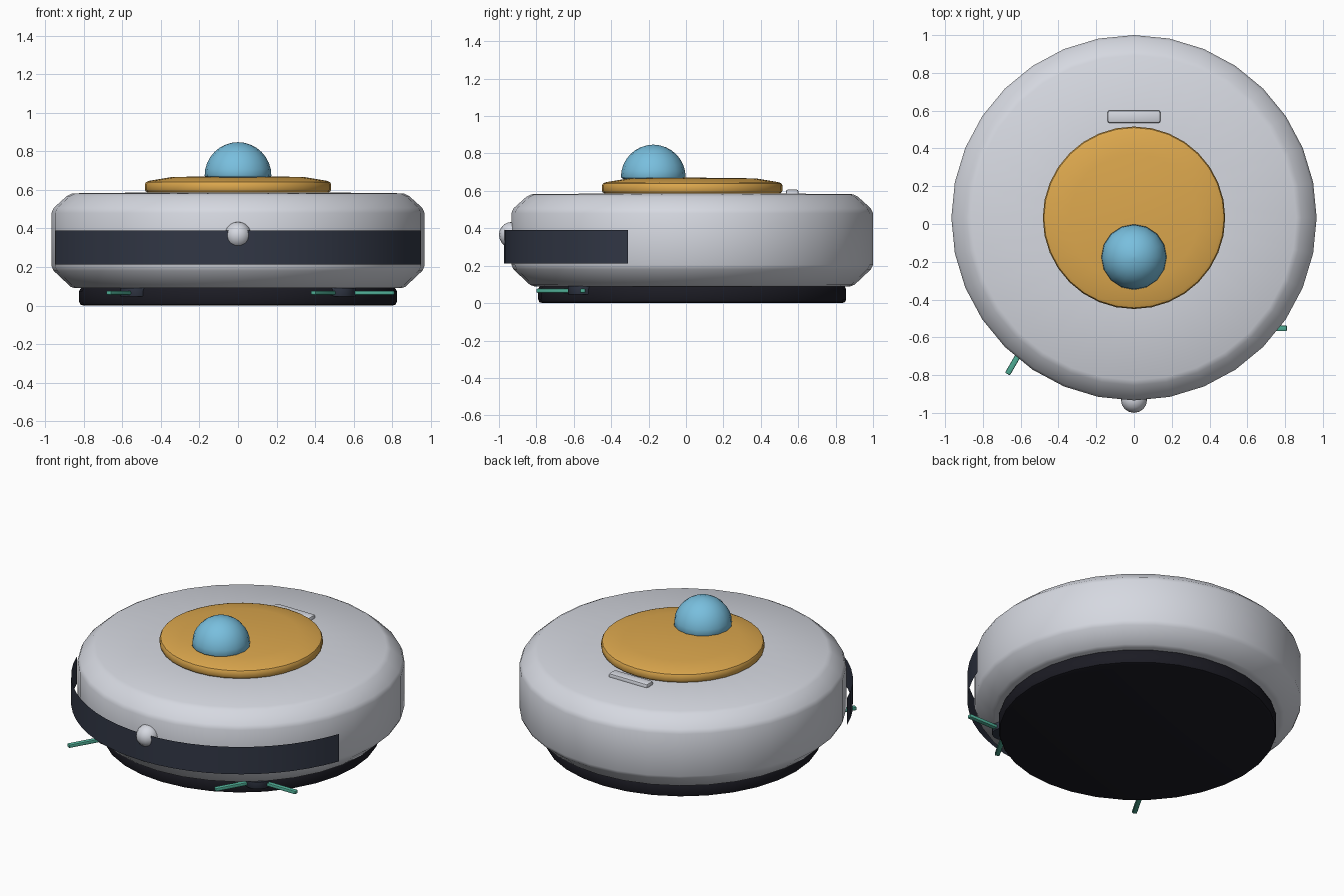
import bpy, bmesh, math
from mathutils import Matrix

if "Cube" in bpy.data.objects:
    bpy.data.objects.remove(bpy.data.objects["Cube"])

CY = 0.033  # y of the main round axis


def material(name, rgb):
    m = bpy.data.materials.new(name)
    m.diffuse_color = (*rgb, 1)
    m.use_nodes = True
    m.node_tree.nodes["Principled BSDF"].inputs["Base Color"].default_value = m.diffuse_color
    return m


shell = material("light_grey", (0.67, 0.69, 0.75))
gold = material("amber", (0.72, 0.39, 0.075))
blue = material("sky_blue", (0.19, 0.52, 0.73))
slate = material("slate", (0.031, 0.038, 0.060))
black = material("near_black", (0.011, 0.011, 0.017))
teal = material("teal", (0.08, 0.43, 0.31))


def finish(bm, name, mat, loc=(0, 0, 0), angle=35):
    me = bpy.data.meshes.new(name)
    bmesh.ops.recalc_face_normals(bm, faces=bm.faces)
    bm.to_mesh(me)
    bm.free()
    me.materials.append(mat)
    ob = bpy.data.objects.new(name, me)
    ob.location = loc
    bpy.context.collection.objects.link(ob)
    bpy.ops.object.select_all(action='DESELECT')
    ob.select_set(True)
    bpy.context.view_layer.objects.active = ob
    bpy.ops.object.shade_smooth_by_angle(angle=math.radians(angle))
    return ob


def lathe(name, profile, mat, loc, n=32, angle=35):
    """Closed solid of revolution from (radius, z) points, bottom to top."""
    bm = bmesh.new()
    rings = [[bm.verts.new((r * math.cos(2 * math.pi * i / n),
                            r * math.sin(2 * math.pi * i / n), z))
              for i in range(n)] for r, z in profile]
    for a, b in zip(rings, rings[1:]):
        for i in range(n):
            j = (i + 1) % n
            bm.faces.new((a[i], a[j], b[j], b[i]))
    bm.faces.new(rings[0])
    bm.faces.new(rings[-1])
    return finish(bm, name, mat, loc, angle)


def rounded_box(name, size, mat, loc, bevel, turn=0, shift=0):
    """Bevelled box, moved along its own x by shift, then turned about z."""
    bm = bmesh.new()
    bmesh.ops.create_cube(bm, size=1)
    bmesh.ops.scale(bm, vec=size, verts=bm.verts)
    bmesh.ops.bevel(bm, geom=bm.edges[:], offset=bevel, segments=2,
                    profile=0.5, affect='EDGES')
    bmesh.ops.translate(bm, vec=(shift, 0, 0), verts=bm.verts)
    bmesh.ops.rotate(bm, matrix=Matrix.Rotation(turn, 3, 'Z'), verts=bm.verts)
    return finish(bm, name, mat, loc)


# Round body, underside and top plate
lathe("body", [(0.845, 0.09), (0.868, 0.098), (0.955, 0.180), (0.967, 0.205),
               (0.967, 0.480), (0.955, 0.507), (0.887, 0.568), (0.860, 0.582),
               (0.40, 0.587)], shell, (0, CY, 0))
lathe("base", [(0.80, 0.0), (0.817, 0.005), (0.823, 0.02), (0.823, 0.075),
               (0.815, 0.09), (0.79, 0.095)], black, (0, CY, 0))
lathe("top_plate", [(0.465, 0.583), (0.478, 0.592), (0.483, 0.602), (0.483, 0.628),
                    (0.477, 0.640), (0.460, 0.647), (0.34, 0.667), (0.02, 0.671)],
      gold, (0, CY, 0))

# Sensor dome
dome = [(0.160, -0.010), (0.171, -0.004)]
dome += [(0.173 * math.cos(math.radians(a)), 0.173 * math.sin(math.radians(a)))
         for a in (0, 11, 22, 34, 45, 56, 67, 79, 89)]
lathe("sensor_dome", dome, blue, (0, -0.175, 0.674), n=16, angle=50)

# Front bumper: thin curved strip standing off the body
bm = bmesh.new()
previous = None
for i in range(25):
    a = math.radians(-160 + 140 * i / 24)
    x, y = 1.006 * math.cos(a), 1.006 * math.sin(a)
    pair = [bm.verts.new((x, y, z)) for z in (0.212, 0.39)]
    if previous:
        bm.faces.new((previous[0], pair[0], pair[1], previous[1]))
    previous = pair
finish(bm, "bumper", slate, (0, CY, 0))

# Front knob
bm = bmesh.new()
bmesh.ops.create_uvsphere(bm, u_segments=16, v_segments=10, radius=0.069)
finish(bm, "front_knob", shell, (0, -0.931, 0.365), 50)

# Rear handle on the top
rounded_box("top_handle", (0.28, 0.068, 0.04), shell, (0, 0.568, 0.588), 0.012)

# Side brushes: a hub with three bristle arms on each side
for side, sx in (("left", -1), ("right", 1)):
    x, y = 0.53 * sx, -0.552
    lathe(side + "_brush_hub", [(0.078, 0.047), (0.08, 0.05), (0.08, 0.092)],
          slate, (x, y, 0), n=16)
    for k in range(3):
        rounded_box(f"{side}_bristle_{k + 1}", (0.28, 0.03, 0.022), teal,
                    (x, y, 0.066), 0.006, math.radians(120 * k), 0.14)
